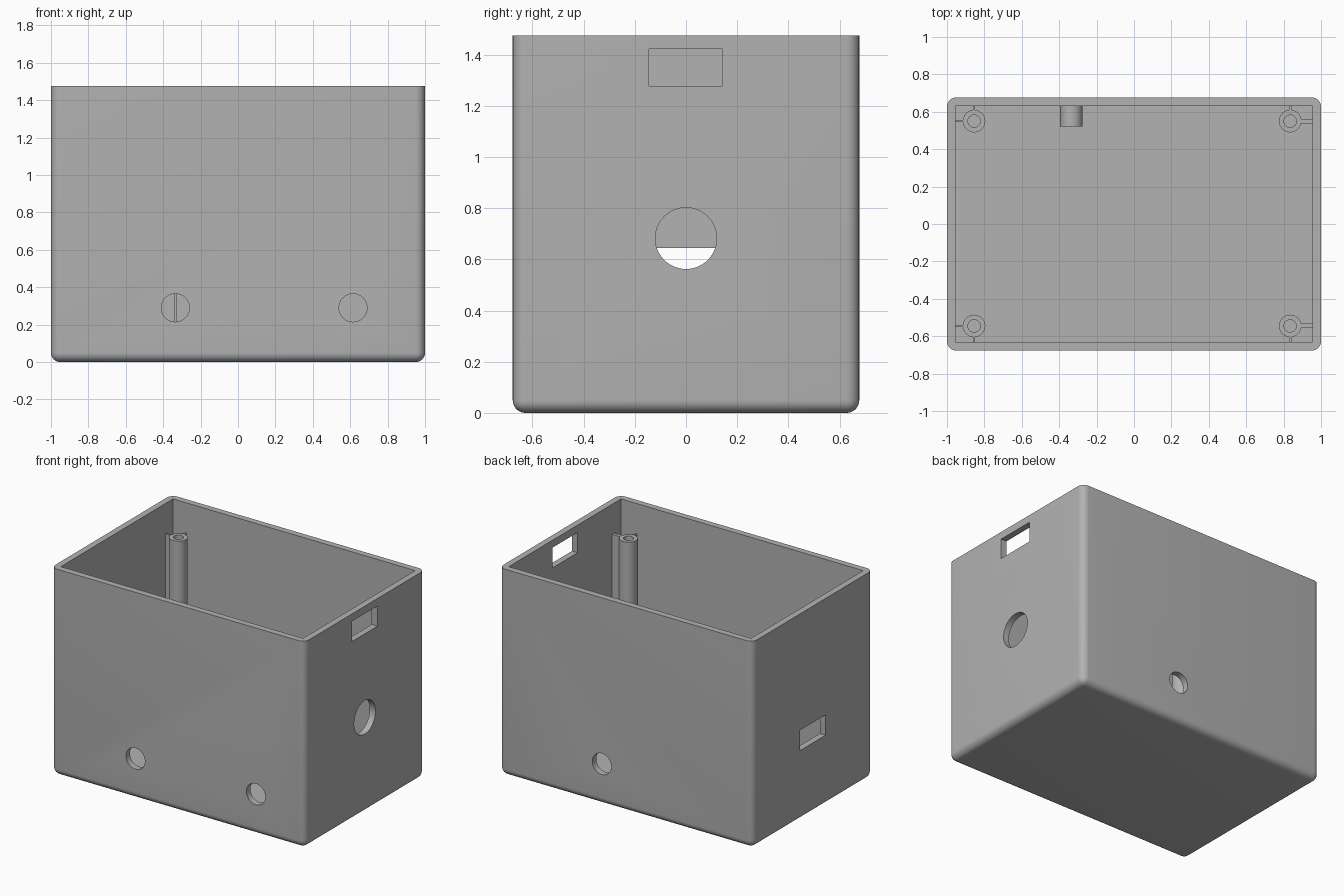
import bpy
import bmesh
import math
from mathutils import Matrix, Vector

cube = bpy.data.objects.get("Cube")
if cube:
    bpy.data.objects.remove(cube, do_unlink=True)

grey = bpy.data.materials.new("plain grey")
grey.use_nodes = True
grey.diffuse_color = (0.448, 0.448, 0.448, 1)
grey.node_tree.nodes["Principled BSDF"].inputs["Base Color"].default_value = grey.diffuse_color

HALF_Y, HEIGHT, WALL = 0.677, 1.475, 0.045
IN_X, IN_Y = 1 - WALL, HALF_Y - WALL
POST_TOP = 1.26


def finish(name, bm):
    mesh = bpy.data.meshes.new(name)
    bm.to_mesh(mesh)
    bm.free()
    mesh.materials.append(grey)
    obj = bpy.data.objects.new(name, mesh)
    bpy.context.collection.objects.link(obj)
    return obj


def box(name, low, high, radius=0):
    """Box between two corners; a radius rounds everything but the top rim."""
    low, high = Vector(low), Vector(high)
    bm = bmesh.new()
    bmesh.ops.create_cube(bm, size=1, matrix=Matrix.Translation((low + high) / 2)
                          @ Matrix.Diagonal((*(high - low), 1)))
    if radius:
        edges = [e for e in bm.edges if min(v.co.z for v in e.verts) < high.z - 0.01]
        bmesh.ops.bevel(bm, geom=edges, offset=radius, segments=8,
                        profile=0.5, affect='EDGES')
    return finish(name, bm)


def rod(name, centre, radius, length, axis='Z'):
    turn = {'X': Matrix.Rotation(math.pi / 2, 4, 'Y'),
            'Y': Matrix.Rotation(math.pi / 2, 4, 'X'),
            'Z': Matrix.Identity(4)}[axis]
    bm = bmesh.new()
    bmesh.ops.create_cone(bm, cap_ends=True, segments=48, radius1=radius, radius2=radius,
                          depth=length, matrix=Matrix.Translation(centre) @ turn)
    return finish(name, bm)


def activate(obj):
    bpy.ops.object.select_all(action='DESELECT')
    obj.select_set(True)
    bpy.context.view_layer.objects.active = obj


def cut(obj, cutters):
    activate(obj)
    for cutter in cutters:
        cutter.hide_render = True
        mod = obj.modifiers.new("cut", 'BOOLEAN')
        mod.operation, mod.solver, mod.object = 'DIFFERENCE', 'EXACT', cutter
        bpy.ops.object.modifier_apply(modifier=mod.name)
        bpy.data.objects.remove(cutter, do_unlink=True)


def smooth(obj):
    activate(obj)
    bpy.ops.object.shade_smooth_by_angle(angle=math.radians(30))


# Open box with rounded outside edges and square inside corners
case = box("case", (-1, -HALF_Y, 0), (1, HALF_Y, HEIGHT), 0.05)
cut(case, [
    box("cavity", (-IN_X, -IN_Y, WALL), (IN_X, IN_Y, HEIGHT + 0.2)),
    rod("front_hole_right", (-0.335, -HALF_Y, 0.29), 0.075, 0.2, 'Y'),
    rod("front_hole_left", (0.615, -HALF_Y, 0.29), 0.075, 0.2, 'Y'),
    rod("back_hole", (0.19, HALF_Y, 0.29), 0.075, 0.2, 'Y'),
    rod("side_hole", (1, 0, 0.682), 0.12, 0.2, 'X'),
    box("upper_slot", (0.9, -0.144, 1.278), (1.1, 0.142, 1.422)),
    box("lower_slot", (-1.1, -0.144, 0.5), (-0.9, 0.142, 0.645)),
])
smooth(case)

# Corner screw posts, each braced to its two walls by thin ribs
for side, x, rib in (("right", -0.855, 0.005), ("left", 0.835, 0.012)):
    for end, y in (("front", -0.545), ("back", 0.55)):
        sx, sy = math.copysign(1, x), math.copysign(1, y)
        low_z = WALL - 0.01
        post = rod(f"{end}_{side}_post", (x, y, (low_z + POST_TOP) / 2), 0.06, POST_TOP - low_z)
        cut(post, [rod("pilot_hole", (x, y, POST_TOP), 0.033, 1)])
        smooth(post)
        xs = sorted((x + sx * 0.055, sx * (IN_X + 0.01)))
        ys = sorted((y + sy * 0.055, sy * (IN_Y + 0.01)))
        box(f"{end}_{side}_side_rib", (xs[0], y - rib, low_z), (xs[1], y + rib, POST_TOP))
        box(f"{end}_{side}_end_rib", (x - 0.006, ys[0], low_z), (x + 0.006, ys[1], POST_TOP))

# Round boss on the back wall, standing on a thin support rib
boss = rod("wall_boss", (-0.335, 0.58, 0.55), 0.06, 0.12, 'Y')
smooth(boss)
box("boss_rib", (-0.341, 0.522, WALL - 0.01), (-0.329, 0.64, 0.495))
